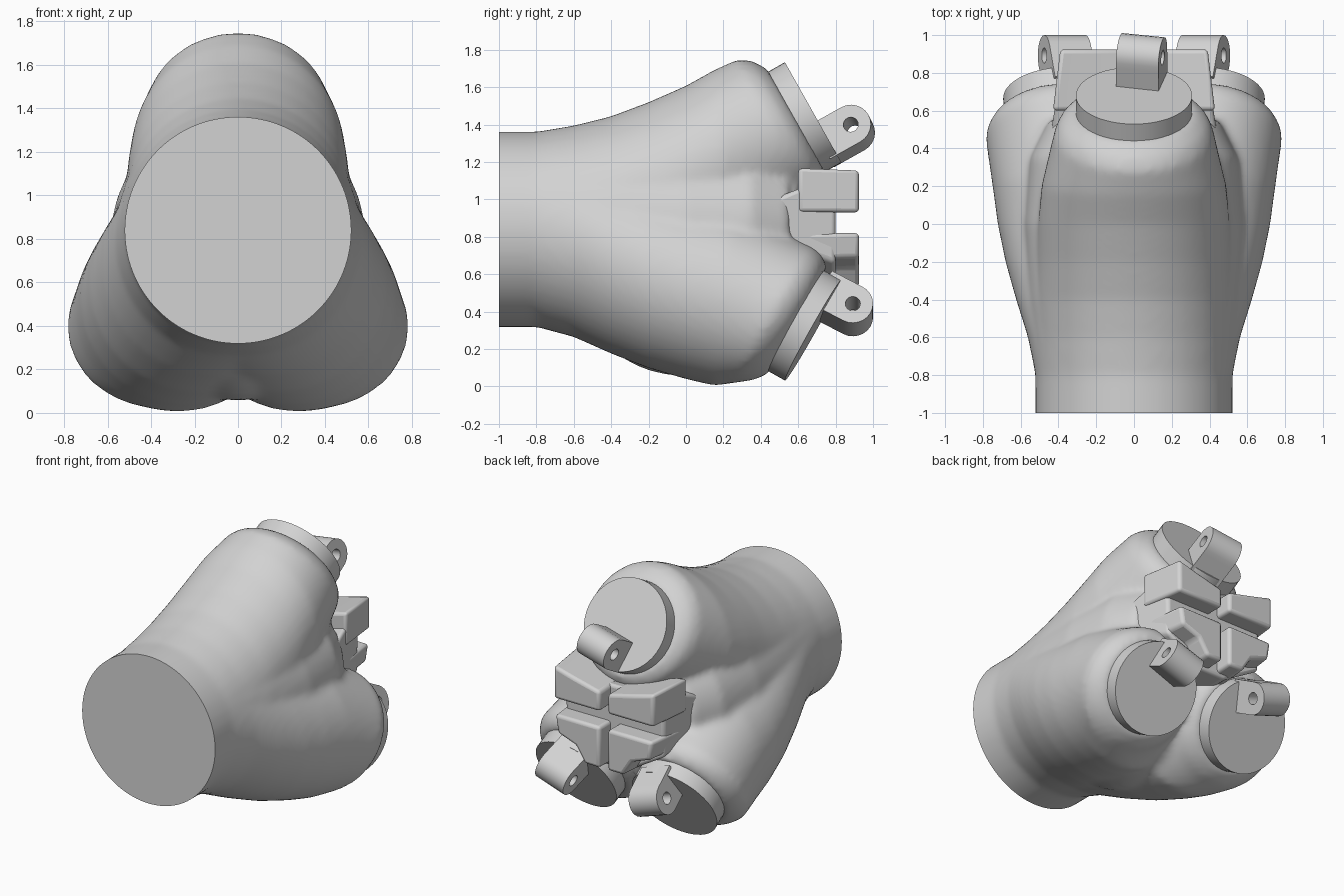
import bpy, bmesh
from math import sin, cos, pi, radians
from mathutils import Vector, Matrix

if "Cube" in bpy.data.objects:
    bpy.data.objects.remove(bpy.data.objects["Cube"])

grey = bpy.data.materials.new("light_grey")
grey.use_nodes = True
COLOUR = (0.65, 0.65, 0.65, 1)
grey.diffuse_color = COLOUR
grey.node_tree.nodes["Principled BSDF"].inputs["Base Color"].default_value = COLOUR

AXIS_Z = 0.84
Y = Vector((0, 1, 0))
UP = Vector((0, 0, 1))
TILT = radians(29.4)


def finish(name, bm, bevel=0, angle=35):
    """Turn a bmesh into a shaded object."""
    bmesh.ops.recalc_face_normals(bm, faces=bm.faces)
    mesh = bpy.data.meshes.new(name)
    bm.to_mesh(mesh)
    bm.free()
    mesh.materials.append(grey)
    obj = bpy.data.objects.new(name, mesh)
    bpy.context.collection.objects.link(obj)
    if bevel:
        mod = obj.modifiers.new("rounding", 'BEVEL')
        mod.width, mod.segments = bevel, 3
    bpy.ops.object.select_all(action='DESELECT')
    obj.select_set(True)
    bpy.context.view_layer.objects.active = obj
    bpy.ops.object.shade_smooth_by_angle(angle=radians(angle))
    return obj


def frame(lean, tilt):
    """Normal and in-plane outward direction of a section leaning away from y."""
    return Y * cos(tilt) + lean * sin(tilt), lean * cos(tilt) - Y * sin(tilt)


def along(rad, sections):
    """Place sections (y, distance from axis, radius, tilt) along a direction."""
    return [(Vector((0, y, AXIS_Z)) + rad * d, r, tilt) for y, d, r, tilt in sections]


def add_tube(bm, lean, sections, n=48):
    """Loft circles given as (centre, radius, tilt)."""
    side = lean.cross(Y)
    rings = []
    for c, r, tilt in sections:
        u = frame(lean, tilt)[1]
        rings.append([bm.verts.new(c + r * (u * cos(2 * pi * i / n) + side * sin(2 * pi * i / n)))
                      for i in range(n)])
    for a, b in zip(rings, rings[1:]):
        for i in range(n):
            j = (i + 1) % n
            bm.faces.new((a[i], a[j], b[j], b[i]))
    bm.faces.new(rings[0])
    bm.faces.new(rings[-1])


# Knuckles: name, arm direction, lean of the socket, socket centre, lug axis, lug shift
KNUCKLES = [("upper", UP, UP, Vector((0, 0.68, 1.465)),
             Vector((1, -0.1, 0.2)), Vector((0.04, 0, 0)))]
for label, s in (("left", 1), ("right", -1)):
    KNUCKLES.append((label, Vector((s * 0.6, 0, -0.8)), Vector((s * 0.1, 0, -1)).normalized(),
                     Vector((s * 0.385, 0.68, 0.3)),
                     Vector((1, 0, s * 0.33)), Vector((s * -0.01, 0, 0.02))))

# Palm body: blended lobes around a common wrist
bm = bmesh.new()
wrist = [(-1.2, 0, 0.522, 0), (-0.8, 0, 0.522, 0)]
upper_arm = [(-0.6, 0.03, 0.525, 0), (-0.4, 0.08, 0.525, 0), (-0.2, 0.165, 0.515, 0),
             (0, 0.26, 0.508, 0), (0.2, 0.365, 0.49, 0.1)]
lower_arm = [(-0.6, 0.07, 0.52, 0), (-0.4, 0.2, 0.505, 0), (-0.2, 0.31, 0.495, 0),
             (0, 0.395, 0.485, 0), (0.2, 0.455, 0.475, 0.1)]
for name, rad, lean, centre, _, _ in KNUCKLES:
    n, u = frame(lean, TILT)
    arm, r = (upper_arm, 0.42) if name == "upper" else (lower_arm, 0.41)
    ends = [(centre - n * back + u * out, radius, TILT)
            for back, out, radius in ((0.21, 0.025, r), (0.15, 0.01, r - 0.03), (0.1, 0, 0.325))]
    add_tube(bm, lean, along(rad, wrist + arm) + ends)
# Core and webbing between the lobes
add_tube(bm, UP, along(UP, wrist + [(0.3, 0, 0.5, 0), (0.6, 0, 0.38, 0)]))
for s in (-1, 1):
    add_tube(bm, UP, along(Vector((s, 0, 0)), wrist + [(-0.4, 0.05, 0.51, 0), (0, 0.11, 0.47, 0),
                                                       (0.35, 0.1, 0.45, 0), (0.55, 0.07, 0.38, 0)]))
web = Matrix.Translation((0, 0, 0.42)) @ Matrix.Diagonal((0.3, 0.5, 0.365, 1))
bmesh.ops.create_uvsphere(bm, u_segments=32, v_segments=16, radius=1, matrix=web)
body = finish("palm_body", bm)
remesh = body.modifiers.new("blend", 'REMESH')
remesh.mode, remesh.voxel_size = 'VOXEL', 0.022
smooth = body.modifiers.new("soften", 'SMOOTH')
smooth.factor, smooth.iterations = 0.5, 10
mesh = bpy.data.meshes.new_from_object(
    body.evaluated_get(bpy.context.evaluated_depsgraph_get()))
bpy.data.objects.remove(body)
# Flat wrist cut
bm = bmesh.new()
bm.from_mesh(mesh)
bpy.data.meshes.remove(mesh)
bmesh.ops.bisect_plane(bm, geom=bm.verts[:] + bm.edges[:] + bm.faces[:],
                       plane_co=(0, -1, 0), plane_no=(0, -1, 0), clear_outer=True)
bmesh.ops.holes_fill(bm, edges=[e for e in bm.edges if e.is_boundary], sides=0)
finish("palm_body", bm, angle=50)


def make_disc(name, centre, n, depth=0.16):
    """Round socket plate, partly sunk into its lobe."""
    bm = bmesh.new()
    m = Matrix.Translation(centre - n * depth / 2) @ n.to_track_quat('Z', 'Y').to_matrix().to_4x4()
    bmesh.ops.create_cone(bm, cap_ends=True, segments=48, radius1=0.308, radius2=0.308,
                          depth=depth, matrix=m)
    finish(name, bm)


def make_lug(name, centre, n, axis, length=0.23, r=0.108, hole=0.04, steps=24):
    """Hinge lug: round eye with a square stem, extruded along its pin axis."""
    axis = axis.normalized()
    h = (n - axis * n.dot(axis)).normalized()
    t = axis.cross(h)
    stem = r * 3 ** 0.5
    bm = bmesh.new()
    loops = []
    for end in (-0.5, 0.5):
        outer, inner = [], []
        for i in range(steps):
            a = 2 * pi * i / steps
            way = h * sin(a) + t * cos(a)
            reach = r
            if sin(a) < -0.01:
                reach = min(r / max(abs(cos(a)), 1e-6), stem / abs(sin(a)))
            base = centre + axis * end * length
            outer.append(bm.verts.new(base + way * reach))
            inner.append(bm.verts.new(base + way * hole))
        loops += [outer, inner]
    o1, i1, o2, i2 = loops
    for a, b in ((o1, i1), (i1, i2), (i2, o2), (o2, o1)):
        for k in range(steps):
            j = (k + 1) % steps
            bm.faces.new((a[k], a[j], b[j], b[k]))
    finish(name, bm)


# Socket plates and hinge lugs
for name, _, lean, centre, axis, shift in KNUCKLES:
    n, u = frame(lean, TILT)
    make_disc(name + "_socket_plate", centre, n)
    make_lug(name + "_hinge_lug", centre + n * 0.142 - u * 0.18 + shift, n, axis)


def make_pad(name, base, top, y0, y1, bevel=0.022):
    """Rounded tapering block between two (x, z) outlines."""
    bm = bmesh.new()
    a, b = ([bm.verts.new((x, y, z)) for x, z in outline] for outline, y in ((base, y0), (top, y1)))
    bm.faces.new(a)
    bm.faces.new(b)
    for i in range(len(a)):
        j = (i + 1) % len(a)
        bm.faces.new((a[i], a[j], b[j], b[i]))
    finish(name, bm, bevel)


# Grip pads divided by a cross-shaped groove, hugging the round sockets
PADS = {"upper_pad": [(0.03, 0.93), (0.39, 0.93), (0.39, 1.16), (0.24, 1.12), (0.03, 1.07)],
        "lower_pad": [(0.03, 0.82), (0.38, 0.82), (0.36, 0.69), (0.22, 0.64),
                      (0.15, 0.53), (0.03, 0.53)]}
for label, s in (("left", 1), ("right", -1)):
    for part, outline in PADS.items():
        top = [(s * x, z) for x, z in outline]
        base = [(x * 1.1, 0.87 + (z - 0.87) * 1.04) for x, z in top]
        make_pad(label + "_" + part, base, top, 0.6, 0.925)
# Solid base under the pads, flaring out of the side valleys
half_base = [(0.45, 0.8), (0.45, 0.98), (0.2, 1.04)]
half_top = [(0.38, 0.66), (0.39, 1.14), (0.2, 1.08)]
bottom = [(0.1, 0.5)]
outlines = [bottom + half + [(-x, z) for x, z in reversed(bottom + half)]
            for half in (half_base, half_top)]
make_pad("pad_base", *outlines, 0.42, 0.8)
